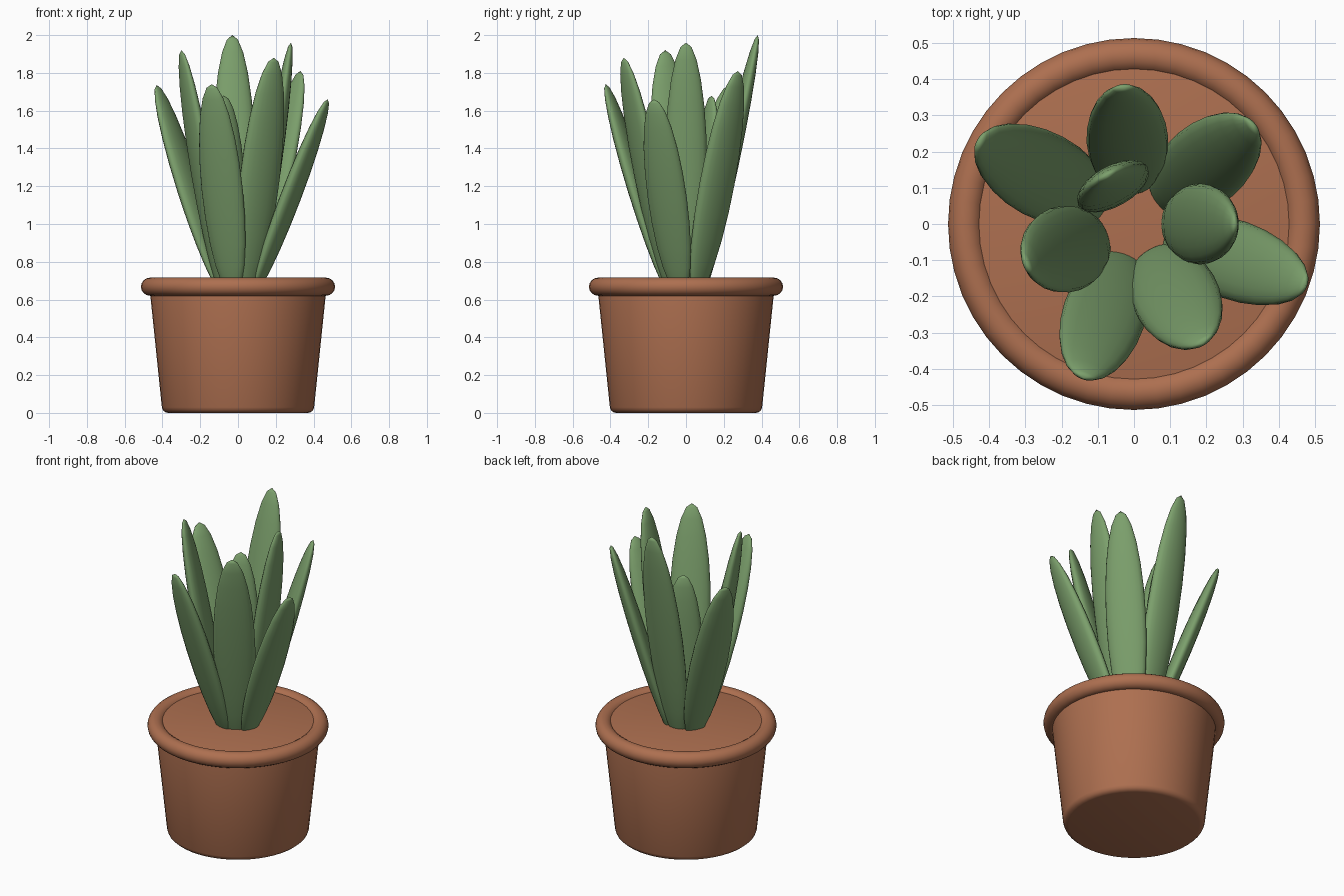
import bpy
import math
from mathutils import Matrix, Vector

cube = bpy.data.objects.get("Cube")
if cube:
    bpy.data.objects.remove(cube, do_unlink=True)


def make_material(name, color):
    mat = bpy.data.materials.new(name)
    mat.use_nodes = True
    mat.diffuse_color = color
    mat.node_tree.nodes["Principled BSDF"].inputs["Base Color"].default_value = color
    return mat


terracotta = make_material("terracotta", (0.42, 0.16, 0.08, 1))
leaf_green = make_material("leaf green", (0.2, 0.35, 0.15, 1))


def finish(name, mat):
    obj = bpy.context.object
    obj.name = name
    obj.data.materials.append(mat)
    return obj


# Tapered pot body, closed at the soil level, with rounded edges
POT_TOP = 0.697
bpy.ops.mesh.primitive_cone_add(vertices=48, radius1=0.4, radius2=0.472,
                                depth=POT_TOP, location=(0, 0, POT_TOP / 2))
pot = finish("pot_body", terracotta)
bevel = pot.modifiers.new("rounded_edges", 'BEVEL')
bevel.width = 0.03
bevel.segments = 3
bevel.limit_method = 'ANGLE'
bevel.angle_limit = math.radians(40)
bpy.ops.object.modifier_apply(modifier=bevel.name)
bpy.ops.object.shade_smooth_by_angle(angle=math.radians(35))

# Rolled rim
bpy.ops.mesh.primitive_torus_add(major_segments=48, minor_segments=16,
                                 major_radius=0.466, minor_radius=0.048,
                                 location=(0, 0, 0.668))
finish("pot_rim", terracotta)
bpy.ops.object.shade_smooth()


# Flattened leaves leaning outward from a small ring in the soil
def add_leaf(name, tip, half_width):
    tip = Vector(tip)
    outward = Vector((tip.x, tip.y, 0)).normalized()
    base = outward * 0.085 + Vector((0, 0, 0.62))
    along = (tip - base).normalized()
    side = Vector((0, 0, 1)).cross(outward)
    face = side.cross(along)
    bpy.ops.mesh.primitive_uv_sphere_add(segments=20, ring_count=12, radius=1)
    leaf = finish(name, leaf_green)
    axes = Matrix((face, side, along)).transposed().to_4x4()
    size = Matrix.Diagonal((0.045, half_width, (tip - base).length / 2, 1))
    leaf.matrix_world = Matrix.Translation((tip + base) / 2) @ axes @ size
    bpy.ops.object.transform_apply(location=False, rotation=False, scale=True)
    bpy.ops.object.shade_smooth()


leaves = {
    "back_leaf": ((-0.03, 0.38, 2.0), 0.113),
    "back_left_leaf": ((0.33, 0.275, 1.81), 0.115),
    "left_leaf": ((0.28, 0.0, 1.96), 0.112),
    "left_low_leaf": ((0.475, -0.17, 1.66), 0.11),
    "front_left_leaf": ((0.19, -0.33, 1.88), 0.12),
    "front_leaf": ((-0.14, -0.425, 1.74), 0.115),
    "right_leaf": ((-0.3, -0.11, 1.92), 0.12),
    "back_right_leaf": ((-0.43, 0.23, 1.735), 0.12),
    "inner_leaf": ((-0.075, 0.135, 1.68), 0.11),
}
for leaf_name, (leaf_tip, leaf_half_width) in leaves.items():
    add_leaf(leaf_name, leaf_tip, leaf_half_width)
